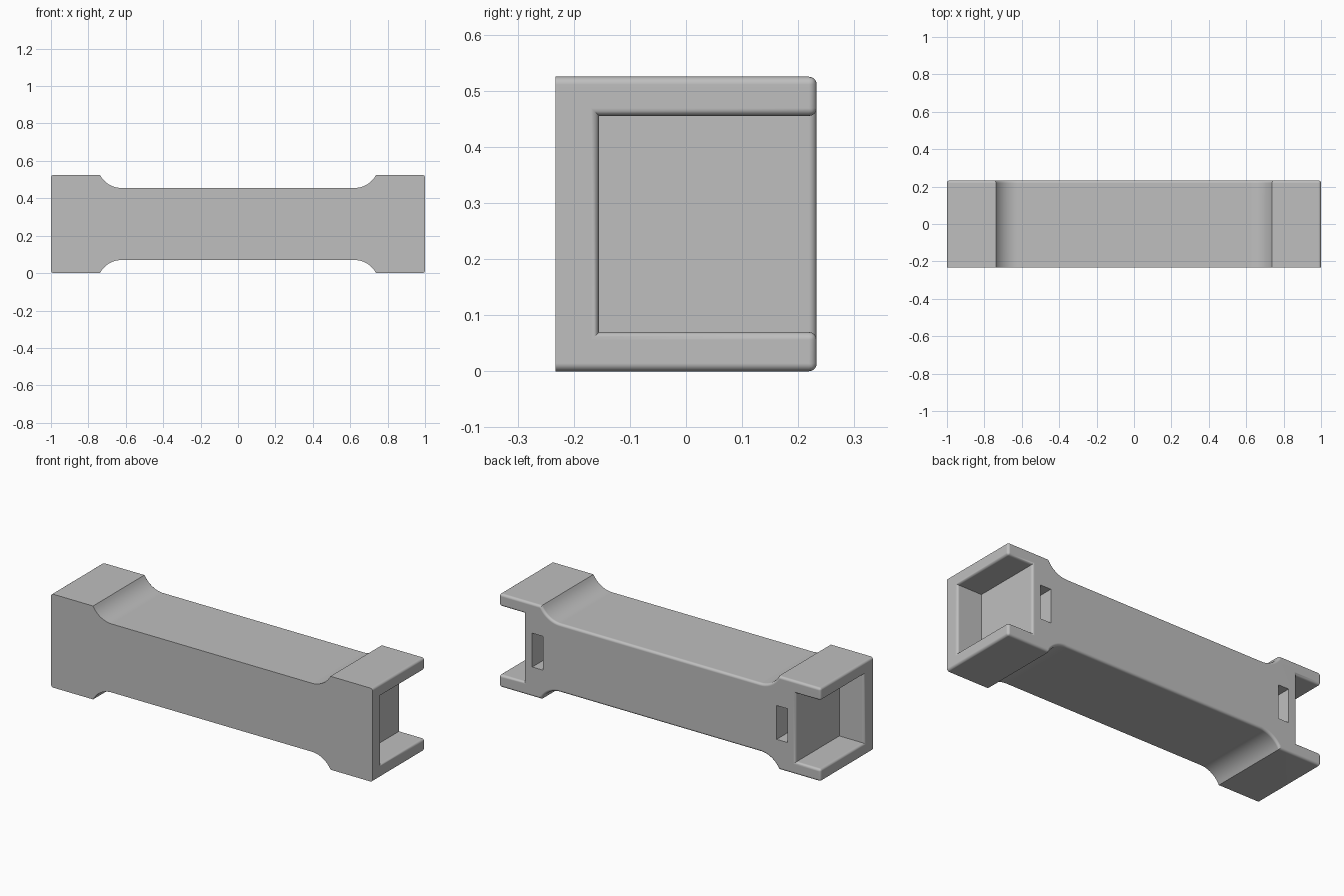
import bpy
import bmesh
import math

if "Cube" in bpy.data.objects:
    bpy.data.objects.remove(bpy.data.objects["Cube"], do_unlink=True)

HALF_DEPTH, HEIGHT = 0.233, 0.525
MID = HEIGHT / 2
STEP = 0.07           # waist recess and flange thickness
SHOULDER = 0.738      # where the end blocks start
RADIUS = 0.13         # cove radius at the shoulders
EPS = 0.001

grey = bpy.data.materials.new("plain grey")
grey.use_nodes = True
colour = (0.52, 0.52, 0.52, 1)
grey.diffuse_color = colour
grey.node_tree.nodes["Principled BSDF"].inputs["Base Color"].default_value = colour


def make_object(name, bm):
    bmesh.ops.recalc_face_normals(bm, faces=bm.faces)
    mesh = bpy.data.meshes.new(name)
    bm.to_mesh(mesh)
    bm.free()
    obj = bpy.data.objects.new(name, mesh)
    bpy.context.collection.objects.link(obj)
    mesh.materials.append(grey)
    return obj


def box(name, low, high):
    bm = bmesh.new()
    bmesh.ops.create_cube(bm, size=1)
    for v in bm.verts:
        v.co = [(a + b) / 2 + c * (b - a) for a, b, c in zip(low, high, v.co)]
    return make_object(name, bm)


def cut(target, cutter):
    cutter.hide_render = True
    mod = target.modifiers.new("cut", 'BOOLEAN')
    mod.operation = 'DIFFERENCE'
    mod.solver = 'EXACT'
    mod.object = cutter
    bpy.context.view_layer.objects.active = target
    bpy.ops.object.modifier_apply(modifier=mod.name)
    bpy.data.objects.remove(cutter, do_unlink=True)


# Waisted outline: one quarter, mirrored to the other three
sweep = math.acos(1 - STEP / RADIUS)
start = SHOULDER - RADIUS * math.sin(sweep)
quarter = [(1, MID), (SHOULDER, MID)]
for i in range(9, -1, -1):
    a = sweep * i / 10
    quarter.append((start + RADIUS * math.sin(a),
                    MID - STEP + RADIUS * (1 - math.cos(a))))
top = quarter + [(-x, z) for x, z in reversed(quarter)]
outline = top + [(x, -z) for x, z in reversed(top)]

bm = bmesh.new()
face = bm.faces.new([bm.verts.new((x, -HALF_DEPTH, z + MID)) for x, z in outline])
ext = bmesh.ops.extrude_face_region(bm, geom=[face], use_keep_orig=True)
for item in ext["geom"]:
    if isinstance(item, bmesh.types.BMVert):
        item.co.y = HALF_DEPTH
body = make_object("waisted_bar", bm)

# End pockets, open to the end and the back
for side in (-1, 1):
    xs = sorted((side * 0.845, side * 1.2))
    cut(body, box("pocket_cutter", (xs[0], -0.155, STEP),
                  (xs[1], 0.5, HEIGHT - STEP)))

# Rounded edges around the back face and the two ends
bm = bmesh.new()
bm.from_mesh(body.data)
bmesh.ops.dissolve_limit(bm, angle_limit=0.01, verts=bm.verts, edges=bm.edges)
rounded = []
for e in bm.edges:
    if len(e.link_faces) != 2 or e.calc_face_angle(0) < 0.3:
        continue
    back = all(v.co.y > HALF_DEPTH - EPS for v in e.verts)
    end = all(abs(v.co.x) > 1 - EPS for v in e.verts)
    front = all(v.co.y < -HALF_DEPTH + EPS for v in e.verts)
    if back or (end and not front):
        rounded.append(e)
bmesh.ops.bevel(bm, geom=rounded, offset=0.014, offset_type='OFFSET',
                segments=4, profile=0.5, affect='EDGES', clamp_overlap=False)
bm.to_mesh(body.data)
bm.free()

# Nut slots in the back
for side in (-1, 1):
    xs = sorted((side * 0.727, side * 0.793))
    cut(body, box("slot_cutter", (xs[0], -0.053, MID - 0.095),
                  (xs[1], 0.5, MID + 0.095)))

# Bolt hole along the whole length
bm = bmesh.new()
bmesh.ops.create_cone(bm, cap_ends=True, segments=48, radius1=0.05,
                      radius2=0.05, depth=3)
for v in bm.verts:
    v.co = (v.co.z, v.co.y + 0.042, v.co.x + MID)
cut(body, make_object("hole_cutter", bm))

# Smooth rounds with crisp edges
bpy.ops.object.select_all(action='DESELECT')
body.select_set(True)
bpy.context.view_layer.objects.active = body
bpy.ops.object.shade_smooth_by_angle(angle=math.radians(30))
weighted = body.modifiers.new("flat_face_normals", 'WEIGHTED_NORMAL')
weighted.keep_sharp = True
